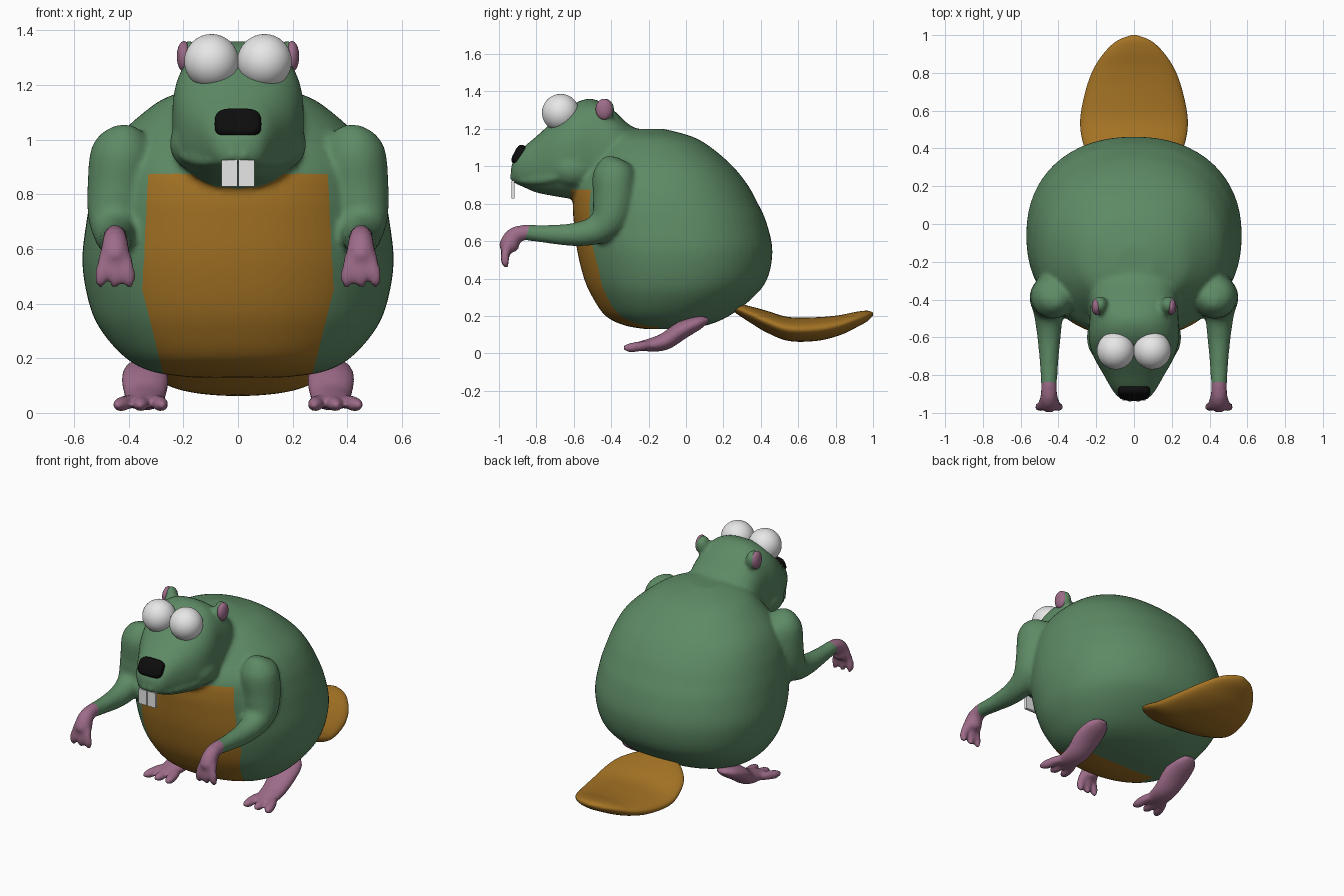
import bpy, bmesh, math
from mathutils import Vector, Matrix

if "Cube" in bpy.data.objects:
    bpy.data.objects.remove(bpy.data.objects["Cube"])


def material(name, rgb):
    m = bpy.data.materials.new(name)
    m.use_nodes = True
    m.diffuse_color = (*rgb, 1)
    m.node_tree.nodes["Principled BSDF"].inputs["Base Color"].default_value = (*rgb, 1)
    return m


GREEN = material("green fur", (0.11, 0.255, 0.13))
ORANGE = material("orange brown", (0.38, 0.175, 0.018))
PINK = material("pink skin", (0.34, 0.15, 0.25))
WHITE = material("white", (0.8, 0.8, 0.8))
BLACK = material("black", (0.004, 0.004, 0.004))


def spline(keys, steps=6):
    """Catmull-Rom through rows of numbers."""
    out = []
    for i in range(len(keys) - 1):
        a, b, c, d = (keys[max(i - 1, 0)], keys[i], keys[i + 1], keys[min(i + 2, len(keys) - 1)])
        for s in range(steps):
            t = s / steps
            out.append([0.5 * (2 * q + (r - p) * t + (2 * p - 5 * q + 4 * r - w) * t * t
                               + (3 * q - p - 3 * r + w) * t ** 3) for p, q, r, w in zip(a, b, c, d)])
    return out + [list(keys[-1])]


def loft(bm, keys, axis=None, power=2.0, n=40):
    """Tube through keys of x, y, z, side radius, other radius."""
    rows = spline(keys)
    rings = []
    for i, (x, y, z, ru, rv) in enumerate(rows):
        nxt, prv = rows[min(i + 1, len(rows) - 1)], rows[max(i - 1, 0)]
        t = Vector(axis) if axis else Vector(nxt[:3]) - Vector(prv[:3])
        t.normalize()
        u = Vector((1, 0, 0))
        u = (u - t * u.dot(t)).normalized()
        v = t.cross(u)
        ring = []
        for k in range(n):
            c, s = math.cos(math.tau * k / n), math.sin(math.tau * k / n)
            pu = math.copysign(abs(c) ** (2 / power), c) * max(ru, 0.003)
            pv = math.copysign(abs(s) ** (2 / power), s) * max(rv, 0.003)
            ring.append(bm.verts.new(Vector((x, y, z)) + u * pu + v * pv))
        rings.append(ring)
    for a, b in zip(rings, rings[1:]):
        for k in range(n):
            bm.faces.new((a[k], a[(k + 1) % n], b[(k + 1) % n], b[k]))
    bm.faces.new(rings[0][::-1])
    bm.faces.new(rings[-1])


def ball(bm, centre, radii, rot=Matrix(), rings=24):
    m = Matrix.Translation(centre) @ rot @ Matrix.Diagonal((*radii, 1))
    bmesh.ops.create_uvsphere(bm, u_segments=32, v_segments=rings, radius=1, matrix=m)


def finish(name, bm, mats, voxel=0, smooth=4):
    """Make the object; a voxel size fuses the pieces into one skin."""
    bmesh.ops.recalc_face_normals(bm, faces=bm.faces)
    mesh = bpy.data.meshes.new(name)
    bm.to_mesh(mesh)
    bm.free()
    ob = bpy.data.objects.new(name, mesh)
    bpy.context.collection.objects.link(ob)
    if voxel:
        r = ob.modifiers.new("fuse", 'REMESH')
        r.mode, r.voxel_size = 'VOXEL', voxel
        sm = ob.modifiers.new("soften", 'SMOOTH')
        sm.factor, sm.iterations = 0.5, smooth
        dg = bpy.context.evaluated_depsgraph_get()
        ob.data = bpy.data.meshes.new_from_object(ob.evaluated_get(dg))
        ob.modifiers.clear()
    ob.data.materials.clear()
    for m in mats:
        ob.data.materials.append(m)
    ob.data.polygons.foreach_set("use_smooth", [True] * len(ob.data.polygons))
    return ob


# Torso: z, centre y, half width, half depth
bm = bmesh.new()
torso = [(.13, -.12, .17, .1), (.15, -.11, .31, .22), (.2, -.1, .41, .33), (.3, -.07, .5, .43),
         (.4, -.055, .545, .49), (.55, -.06, .57, .522), (.7, -.085, .555, .515), (.8, -.11, .535, .495),
         (.9, -.13, .505, .46), (1, -.135, .45, .385), (1.1, -.16, .345, .295),
         (1.16, -.19, .25, .22), (1.2, -.22, .1, .1)]
loft(bm, [(0, y, z, rx, ry) for z, y, rx, ry in torso], (0, 0, 1), 2.2, 64)

# Head: y, centre z, half width, half height
head = [(-.2, 1.05, .2, .13), (-.3, 1.02, .225, .2), (-.4, 1.065, .235, .245), (-.5, 1.09, .235, .27),
        (-.6, 1.08, .24, .255), (-.7, 1.045, .215, .205), (-.8, 1.01, .16, .15),
        (-.87, .995, .12, .105), (-.915, .975, .085, .065), (-.935, .97, .04, .03)]
loft(bm, [(0, y, z, rx, rz) for y, z, rx, rz in head], (0, -1, 0), 2.5, 48)

for s in (1, -1):
    ball(bm, (s * .15, -.6, .985), (.1, .13, .1))                  # cheek
    ball(bm, (s * .18, -.43, 1.305), (.04, .048, .058))            # ear
    lip = [(.01, -.925, .945), (.07, -.885, .93), (.13, -.8, .925), (.185, -.7, .94), (.21, -.63, .965)]
    loft(bm, [(s * x, y, z, .024, .024) for x, y, z in lip], n=16)
    # Arm with a hanging hand
    arm = [(.42, -.38, 1.05, .03), (.42, -.385, 1.02, .08), (.425, -.385, .95, .115), (.44, -.385, .82, .112),
           (.45, -.41, .72, .1), (.452, -.48, .66, .078), (.45, -.6, .635, .062), (.45, -.75, .638, .048),
           (.45, -.87, .645, .042), (.45, -.925, .62, .048), (.45, -.95, .565, .052), (.45, -.955, .54, .02)]
    loft(bm, [(s * x, y, z, r, r) for x, y, z, r in arm], n=24)
    for d in (-.04, 0, .04):
        finger = [(.45 + d * .8, -.945, .6, .02), (.45 + d * 1.1, -.965, .54, .024),
                  (.45 + d * 1.3, -.968, .49, .023), (.45 + d * 1.35, -.96, .455, .01)]
        loft(bm, [(s * x, y, z, r, r) for x, y, z, r in finger], n=16)
body = finish("body", bm, [GREEN, ORANGE, PINK], voxel=.014)

# Cut colour borders into the skin, then colour belly and hands
bm = bmesh.new()
bm.from_mesh(body.data)
cuts = [((0, 0, .875), (0, 0, 1)), ((0, -.15, 0), (0, 1, 0)), ((0, -.615, 0), (0, 1, 0)),
        ((0, -.85, .64), (0, 1, -.3))]
for s in (1, -1):
    cuts += [((s * .35, 0, .45), (s, 0, -.25)), ((s * .35, 0, .45), (s, 0, .05))]
for co, no in cuts:
    bmesh.ops.bisect_plane(bm, geom=bm.verts[:] + bm.edges[:] + bm.faces[:], dist=.002,
                           plane_co=co, plane_no=Vector(no).normalized())
for f in bm.faces:
    c = f.calc_center_median()
    x, dz = abs(c.x), c.z - .45
    if x > .3 and c.y + .85 < .3 * (c.z - .64):
        f.material_index = 2
    elif c.z < .875 and -.615 < c.y < -.15 and x < min(.35 + .25 * dz, .35 - .05 * dz):
        f.material_index = 1
    f.smooth = True
bm.to_mesh(body.data)
bm.free()

# Tail: y, centre z, half width, half thickness
bm = bmesh.new()
tail = [(.25, .24, .07, .012), (.28, .235, .15, .03), (.35, .205, .23, .045), (.43, .17, .27, .058),
        (.55, .13, .285, .064), (.7, .13, .258, .063), (.82, .15, .215, .054), (.91, .18, .155, .042),
        (.97, .2, .09, .028), (1, .21, .015, .008)]
loft(bm, [(0, y, z, rx, rz) for y, z, rx, rz in tail], (0, 1, 0), 2, 48)
finish("tail", bm, [ORANGE])

for s, side in ((1, "left"), (-1, "right")):
    # Foot with three toes
    bm = bmesh.new()
    foot = [(.34, .12, .18, .03, .012), (.34, .07, .165, .07, .035), (.34, -.02, .125, .086, .048),
            (.34, -.11, .065, .076, .046), (.345, -.19, .045, .068, .036), (.355, -.26, .04, .055, .02)]
    loft(bm, [(s * x, *rest) for x, *rest in foot], n=32)
    for d in (-.05, 0, .05):
        toe = [(.345 + d * .7, -.18, .045, .024), (.35 + d * 1.2, -.24, .038, .029),
               (.357 + d * 1.5, -.3, .03, .027), (.36 + d * 1.7, -.335, .03, .01)]
        loft(bm, [(s * x, y, z, r, r * .9) for x, y, z, r in toe], n=16)
    finish(side + "_foot", bm, [PINK], voxel=.01)

    # Inner ear
    bm = bmesh.new()
    ball(bm, (s * .198, -.438, 1.305), (.026, .045, .056))
    finish(side + "_inner_ear", bm, [PINK])

    # Eye whose pole cap is the pupil
    bm = bmesh.new()
    look = Vector((s * .022, -.092, -.023)).normalized()
    centre = Vector((s * .097, -.67, 1.287))
    ball(bm, centre, (.1, .1, .1), look.to_track_quat('Z', 'Y').to_matrix().to_4x4(), 27)
    for f in bm.faces:
        gaze = (f.calc_center_median() - centre).normalized().dot(look)
        f.material_index = int(gaze > math.cos(math.radians(20)))
    finish(side + "_eye", bm, [WHITE, BLACK])

    # Tooth
    bm = bmesh.new()
    bmesh.ops.create_cube(bm, size=1, matrix=Matrix.Translation((s * .031, -.925, .877))
                          @ Matrix.Diagonal((.058, .018, .096, 1)))
    tooth = finish(side + "_tooth", bm, [WHITE])
    tooth.data.polygons.foreach_set("use_smooth", [False] * len(tooth.data.polygons))

# Nose
bm = bmesh.new()
nose = [(0, -.84, 1.035, .07, .04), (0, -.875, 1.052, .084, .056), (0, -.9, 1.065, .083, .055),
        (0, -.913, 1.072, .07, .044), (0, -.918, 1.075, .03, .02)]
loft(bm, nose, (0, -.86, .45), 3.5, 40)
finish("nose", bm, [BLACK])
